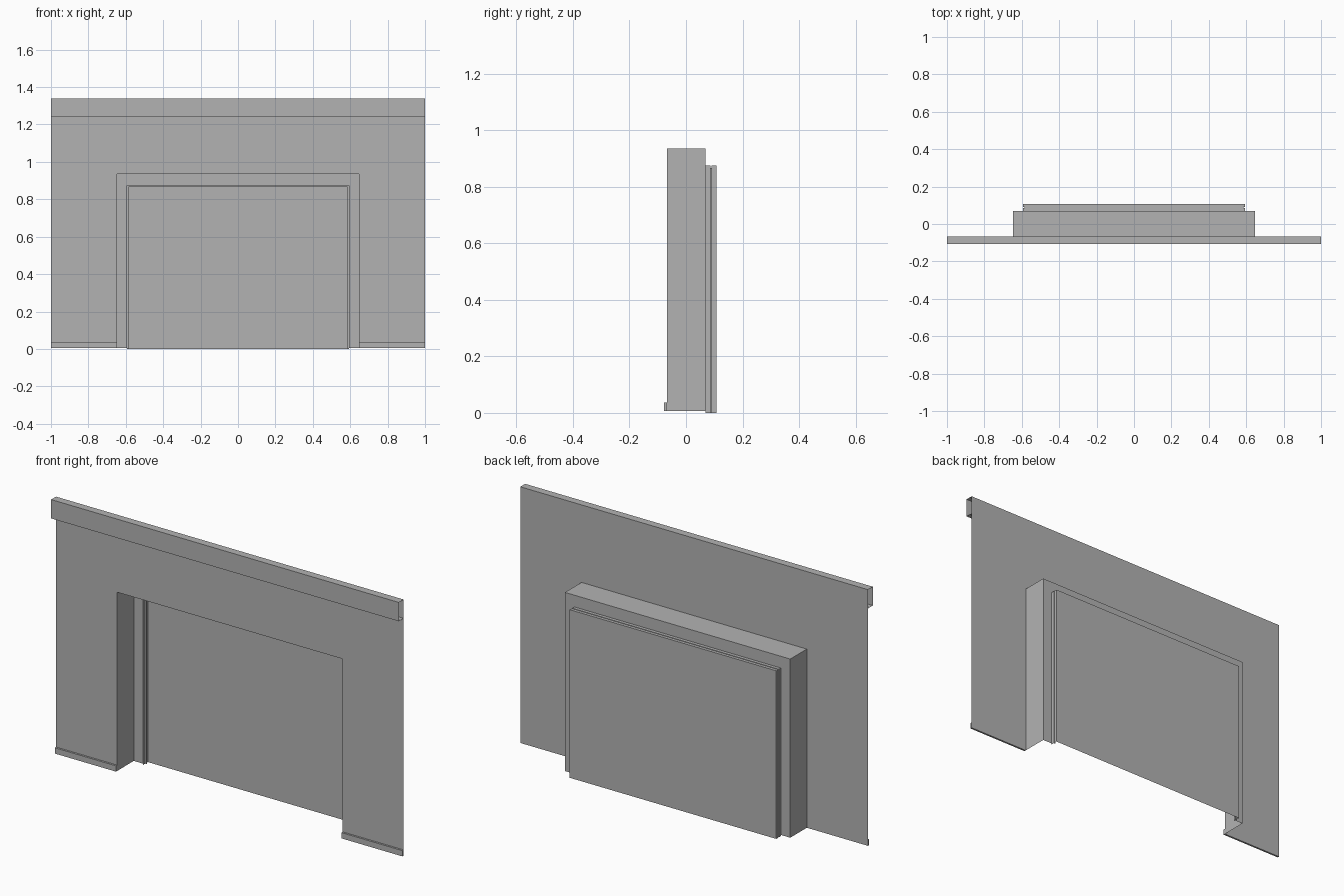
import bpy
import bmesh

cube = bpy.data.objects.get("Cube")
if cube:
    bpy.data.objects.remove(cube, do_unlink=True)

grey = bpy.data.materials.new("plain grey")
grey.use_nodes = True
colour = (0.45, 0.45, 0.45, 1)
grey.diffuse_color = colour
grey.node_tree.nodes["Principled BSDF"].inputs["Base Color"].default_value = colour

WALL_Y, RECESS_Y, DOOR_Y = -0.067, 0.069, 0.107
BOTTOM, TOP = 0.006, 1.338
OPEN_X, OPEN_Z = 0.648, 0.935
PANEL_X, PANEL_Z = 0.594, 0.874


def finish(name, bm, recalc=True):
    if recalc:
        bmesh.ops.recalc_face_normals(bm, faces=bm.faces)
    mesh = bpy.data.meshes.new(name)
    bm.to_mesh(mesh)
    bm.free()
    mesh.materials.append(grey)
    obj = bpy.data.objects.new(name, mesh)
    bpy.context.collection.objects.link(obj)
    return obj


def arch(bm, half, top, y, bottom):
    """Three-sided outline, open at the floor."""
    corners = ((-half, bottom), (-half, top), (half, top), (half, bottom))
    return [bm.verts.new((x, y, z)) for x, z in corners]


def arch_sheet(name, stations, capped=False):
    """Skin a run of arches into one thin sheet, optionally closing the last."""
    bm = bmesh.new()
    rows = [arch(bm, *s) for s in stations]
    for a, b in zip(rows, rows[1:]):
        for i in range(3):
            bm.faces.new((a[i], a[i + 1], b[i + 1], b[i]))
    if capped:
        bm.faces.new(rows[-1])
    return finish(name, bm)


def box(name, low, high):
    bm = bmesh.new()
    bmesh.ops.create_cube(bm, size=1)
    for v in bm.verts:
        v.co = [(a + b) / 2 + c * (b - a) for a, b, c in zip(low, high, v.co)]
    return finish(name, bm)


# Thin wall around the doorway
arch_sheet("wall", [(1, TOP, WALL_Y, BOTTOM), (OPEN_X, OPEN_Z, WALL_Y, BOTTOM)])

# Deep reveal and the narrow frame at its back
arch_sheet("door_reveal", [
    (OPEN_X, OPEN_Z, WALL_Y, BOTTOM),
    (OPEN_X, OPEN_Z, RECESS_Y, BOTTOM),
    (PANEL_X, PANEL_Z, RECESS_Y, BOTTOM),
])

# Door pan with a shallow groove round its edge
groove = 0.008
arch_sheet("door_panel", [
    (PANEL_X, PANEL_Z, RECESS_Y, 0),
    (PANEL_X, PANEL_Z, 0.086, 0),
    (PANEL_X - groove, PANEL_Z - groove, 0.086, 0),
    (PANEL_X - groove, PANEL_Z - groove, 0.091, 0),
    (PANEL_X, PANEL_Z, 0.091, 0),
    (PANEL_X, PANEL_Z, DOOR_Y, 0),
], capped=True)

# Hollow cap along the top, open at both ends
bm = bmesh.new()
profile = ((WALL_Y, TOP), (-DOOR_Y, TOP), (-DOOR_Y, 1.24), (WALL_Y, 1.24))
ends = [[bm.verts.new((x, y, z)) for y, z in profile] for x in (-1, 1)]
for i in range(3):
    bm.faces.new((ends[0][i], ends[0][i + 1], ends[1][i + 1], ends[1][i]))
finish("top_cap", bm)

# Baseboards either side of the doorway
for side, low, high in (("left", OPEN_X, 1), ("right", -1, -OPEN_X)):
    box(side + "_baseboard", (low, WALL_Y - 0.01, BOTTOM), (high, WALL_Y, 0.036))
